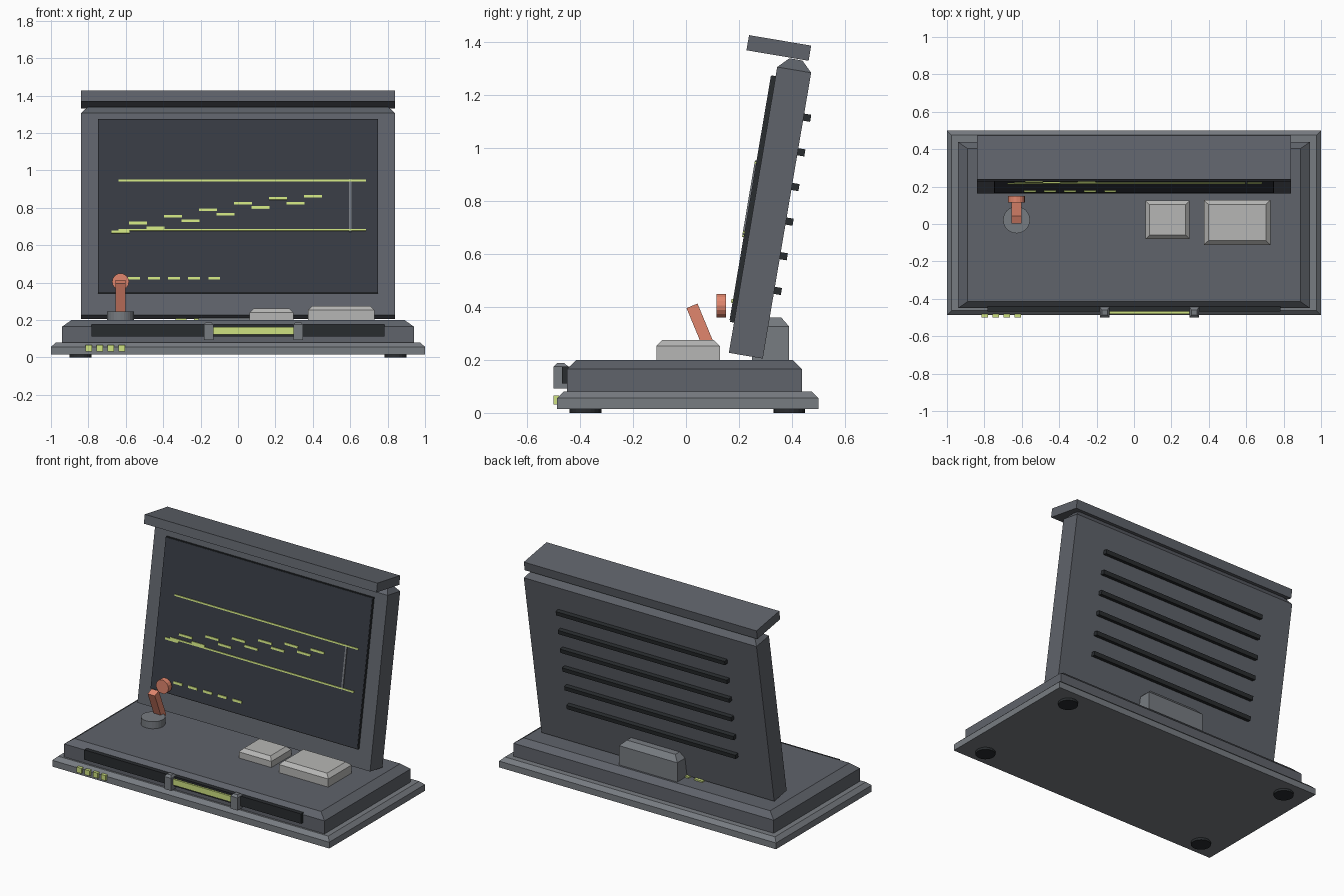
import bpy, bmesh
from math import radians, cos
from mathutils import Matrix

if "Cube" in bpy.data.objects:
    bpy.data.objects.remove(bpy.data.objects["Cube"])


def material(name, r, g, b):
    m = bpy.data.materials.new(name)
    m.diffuse_color = (r, g, b, 1)
    m.use_nodes = True
    m.node_tree.nodes["Principled BSDF"].inputs["Base Color"].default_value = m.diffuse_color
    return m


BODY = material("slate", .115, .125, .145)
STEEL = material("steel", .185, .20, .22)
BLACK = material("black", .022, .025, .028)
GLASS = material("glass", .038, .043, .055)
GREEN = material("lime", .62, .76, .22)
CORAL = material("coral", .75, .24, .155)
PALE = material("pale_grey", .47, .47, .46)


def finish(name, bm, mat, frame):
    bmesh.ops.recalc_face_normals(bm, faces=bm.faces)
    mesh = bpy.data.meshes.new(name)
    bm.to_mesh(mesh)
    bm.free()
    mesh.materials.append(mat)
    ob = bpy.data.objects.new(name, mesh)
    ob.matrix_world = frame
    bpy.context.collection.objects.link(ob)
    return ob


def block(name, x, y, z, mat, chamfer=None, frame=Matrix()):
    """Box from (min, max) spans, optionally with a chamfered top (cx, cy, cz)."""
    cx, cy, cz = chamfer or (0, 0, 0)
    levels = [(z[0], 0, 0), (z[1] - cz, 0, 0)]
    if chamfer:
        levels.append((z[1], cx, cy))
    bm = bmesh.new()
    rings = [[bm.verts.new(p) for p in (
        (x[0] + a, y[0] + b, h), (x[1] - a, y[0] + b, h),
        (x[1] - a, y[1] - b, h), (x[0] + a, y[1] - b, h))] for h, a, b in levels]
    for lo, hi in zip(rings, rings[1:]):
        for i in range(4):
            j = (i + 1) % 4
            bm.faces.new((lo[i], lo[j], hi[j], hi[i]))
    bm.faces.new(rings[0][::-1])
    bm.faces.new(rings[-1])
    return finish(name, bm, mat, frame)


def disc(name, center, radius, depth, sides, mat, rot_x=0):
    bm = bmesh.new()
    bmesh.ops.create_cone(bm, cap_ends=True, segments=sides,
                          radius1=radius, radius2=radius, depth=depth)
    return finish(name, bm, mat, Matrix.Translation(center) @ Matrix.Rotation(rot_x, 4, 'X'))


def span(c, w):
    return (c - w / 2, c + w / 2)


# Base: plate, upper deck and feet
block("base_plate", (-1, 1), (-.487, .5), (.015, .08), STEEL, (.025, .025, .024))
block("base_deck", (-.94, .94), (-.45, .438), (.08, .20), BODY, (.05, .035, .035))
for sx in (-1, 1):
    for y in (-.38, .39):
        disc("foot", (sx * .842, y, .01), .06, .02, 20, BLACK)

# Front rail with two clamps and a glowing bar
block("front_rail", (-.783, .783), (-.468, -.44), (.111, .175), BLACK)
block("rail_bar", (-.14, .31), (-.48, -.46), (.124, .162), GREEN)
for x in (-.157, .322):
    block("rail_clamp", span(x, .05), (-.5, -.445), (.093, .188), STEEL, (.01, .014, .013))

# Indicator lights on the plate edge
for i in range(4):
    block("indicator_light", span(-.798 + i * .0585, .035), (-.5, -.48), (.032, .066), GREEN)

# Tilted panel: everything below shares its leaning frame
LEAN = radians(9.6)
TILT = Matrix.Translation((0, .226, .216)) @ Matrix.Rotation(-LEAN, 4, 'X')
block("panel", (-.84, .84), (-.065, .065), (0, 1.135), BODY, (.037, .04, .04), TILT)
block("screen_bezel", (-.748, .748), (-.08, -.06), (.116, 1.06), BLACK, None, TILT)
block("screen", (-.746, .746), (-.083, -.08), (.122, 1.057), GLASS, None, TILT)
block("panel_cap", (-.84, .84), (-.19, .048), (1.138, 1.196), BODY, None, TILT)
for i in range(6):
    block("rear_rib", (-.61, .61), (.06, .092), span(.925 - i * .1327, .027), BLACK, None, TILT)


def mark(name, x, z, height, mat=GREEN):
    """Thin raised mark on the screen at world height z."""
    h = (z - .230) / cos(LEAN)
    block(name, x, (-.089, -.082), span(h, height), mat, None, TILT)


# Screen graphics: two rules, rising steps, dashes and a cursor
for z in (.945, .682):
    mark("screen_rule", (-.64, .685), z, .010)
steps = (.671, .718, .693, .754, .730, .789, .765, .824, .801, .850, .824, .861)
for i, z in enumerate(steps):
    mark("screen_step", span(-.628 + i * .0935, .095), z, .014)
for i in range(5):
    mark("screen_dash", span(-.555 + i * .107, .064), .423, .015)
mark("screen_cursor", span(.60, .012), .812, .285, STEEL)

# Rear support and the small tabs beside it
block("rear_support", (-.21, .21), (.25, .39), (.19, .36), STEEL, (.035, .03, .034))
for x in (-.305, -.205):
    block("rear_tab", span(x, .06), (.26, .31), (.195, .209), GREEN)

# Lever on its round pedestal
disc("lever_pedestal", (-.628, .022, .22), .072, .052, 24, STEEL)
block("lever_arm", span(0, .052), span(0, .045), span(0, .2), CORAL, None,
      Matrix.Translation((-.628, .061, .312)) @ Matrix.Rotation(radians(22.5), 4, 'X'))
disc("lever_disc", (-.628, .133, .405), .045, .036, 16, CORAL, radians(90))

# Two raised keys
block("small_key", (.062, .297), (-.08, .125), (.19, .262), PALE, (.022, .022, .022))
block("large_key", (.373, .73), (-.112, .128), (.19, .276), PALE, (.025, .023, .023))
